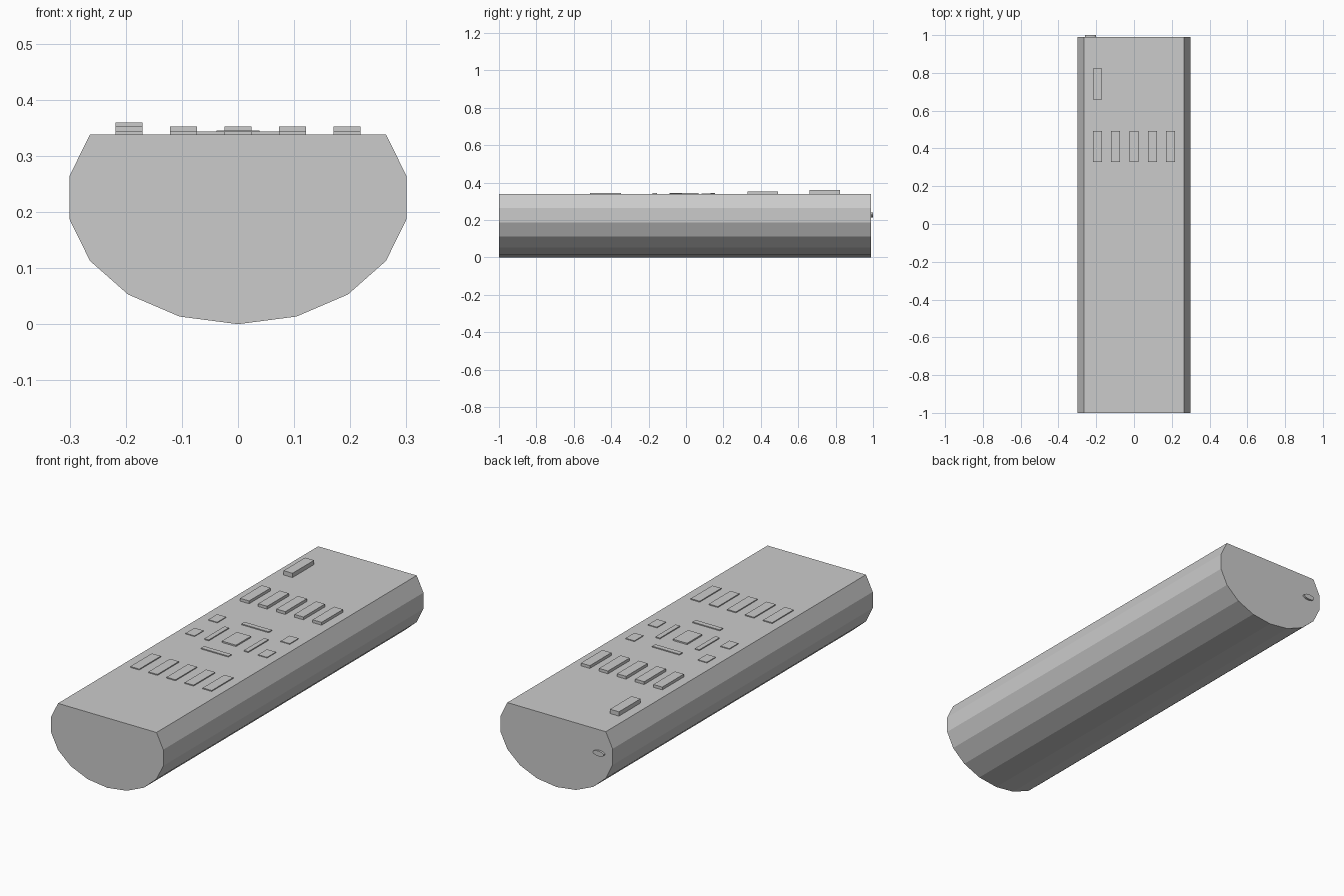
import bpy, bmesh, math
from mathutils import Matrix

if "Cube" in bpy.data.objects:
    bpy.data.objects.remove(bpy.data.objects["Cube"])

TOP = 0.338      # height of the flat upper face


def make_object(name, bm):
    bmesh.ops.recalc_face_normals(bm, faces=bm.faces)
    mesh = bpy.data.meshes.new(name)
    bm.to_mesh(mesh)
    bm.free()
    obj = bpy.data.objects.new(name, mesh)
    bpy.context.collection.objects.link(obj)
    return obj


def button(name, x, y, sx, sy, top):
    bottom = TOP - 0.01
    bm = bmesh.new()
    m = Matrix.Translation((x, y, (top + bottom) / 2)) @ Matrix.Diagonal((sx, sy, top - bottom, 1))
    bmesh.ops.create_cube(bm, size=1, matrix=m)
    return make_object(name, bm)


# Body: squashed 18-sided cylinder with its upper part sliced flat
rx, rz = 0.3046, 0.2255
profile = [(rx * math.sin(math.radians(a)), rz * (1 - math.cos(math.radians(a))))
           for a in range(-120, 121, 20)]
bm = bmesh.new()
face = bm.faces.new([bm.verts.new((x, -1, z)) for x, z in profile])
ext = bmesh.ops.extrude_face_region(bm, geom=[face], use_keep_orig=True)
bmesh.ops.translate(bm, vec=(0, 1.99, 0),
                    verts=[g for g in ext["geom"] if isinstance(g, bmesh.types.BMVert)])
make_object("remote_body", bm)

# Power button and the two rows of five keys
button("power_button", -0.194, 0.742, 0.048, 0.165, 0.359)
for i in range(5):
    x = (i - 2) * 0.097
    button("upper_key", x, 0.41, 0.048, 0.165, 0.352)
    button("lower_key", x, -0.43, 0.048, 0.165, 0.343)

# Navigation pad: centre key with four bars around it
pad_y = -0.012
button("centre_key", 0, pad_y, 0.076, 0.115, 0.345)
for s in (-1, 1):
    button("pad_bar_vertical", 0, pad_y + s * 0.154, 0.146, 0.024, 0.343)
    button("pad_bar_side", s * 0.106, pad_y, 0.024, 0.155, 0.343)
    # Small keys beside the pad
    for y in (0.118, -0.055):
        button("small_key", s * 0.194, y, 0.048, 0.068, 0.342)

# Infrared emitter on the rear end
bm = bmesh.new()
m = (Matrix.Translation((-0.23, 0.99, 0.227)) @ Matrix.Diagonal((1, 1, 0.42, 1))
     @ Matrix.Rotation(math.pi / 2, 4, 'X'))
bmesh.ops.create_cone(bm, cap_ends=True, segments=18, radius1=0.03, radius2=0.03,
                      depth=0.02, matrix=m)
make_object("infrared_emitter", bm)
